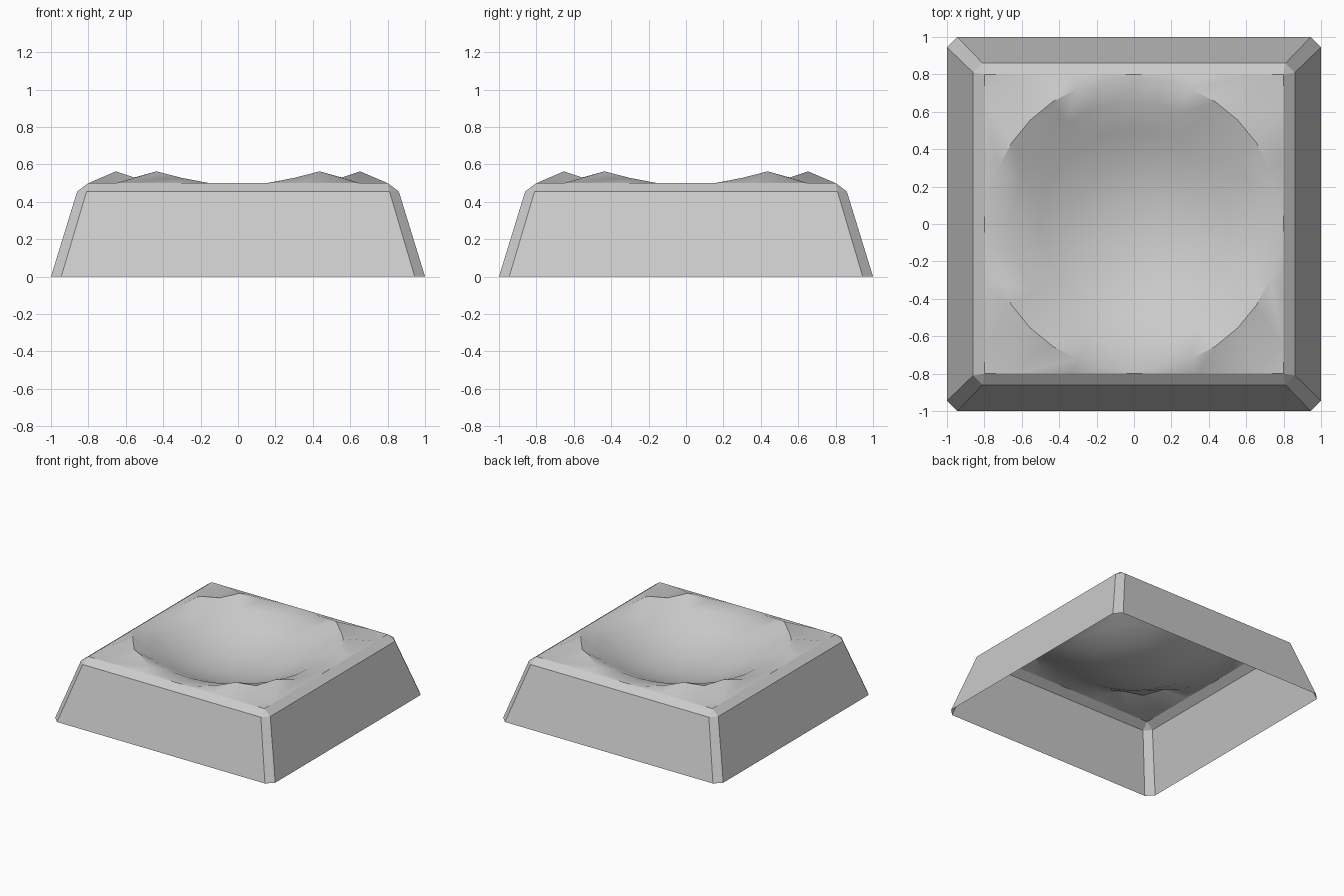
import bpy, bmesh, math

if "Cube" in bpy.data.objects:
    bpy.data.objects.remove(bpy.data.objects["Cube"])


def make_object(name, bm, smooth_angle=None):
    bmesh.ops.remove_doubles(bm, verts=bm.verts, dist=0.0005)
    bmesh.ops.recalc_face_normals(bm, faces=bm.faces)
    # open sheets: make sure the normals point up / outwards
    if sum(f.normal.z * f.calc_area() for f in bm.faces) < 0:
        bmesh.ops.reverse_faces(bm, faces=bm.faces)
    mesh = bpy.data.meshes.new(name)
    bm.to_mesh(mesh)
    bm.free()
    obj = bpy.data.objects.new(name, mesh)
    bpy.context.collection.objects.link(obj)
    if smooth_angle:
        bpy.ops.object.select_all(action='DESELECT')
        obj.select_set(True)
        bpy.context.view_layer.objects.active = obj
        bpy.ops.object.shade_smooth_by_angle(angle=math.radians(smooth_angle))
    return obj


def bridge(bm, a, b):
    n = len(a)
    for i in range(n):
        bm.faces.new((a[i], a[(i + 1) % n], b[(i + 1) % n], b[i]))


def spin4(points):
    """Repeat points around z in four quarter turns."""
    out = []
    for _ in range(4):
        out += points
        points = [(-y, x, z) for x, y, z in points]
    return out


# Sloping outer shell: chamfered square rings, open underneath
bm = bmesh.new()
rings = []
for half, inner, z in ((1.0, 0.945, 0.0), (0.86, 0.81, 0.455), (0.80, 0.80, 0.50)):
    pts = spin4([(half, inner, z), (inner, half, z)])
    rings.append([bm.verts.new(p) for p in pts])
bridge(bm, rings[0], rings[1])
bridge(bm, rings[1], rings[2])
make_object("base_shell", bm)

# Dished top: square border, raised lumps near the corners, round bowl
bm = bmesh.new()
border = spin4([(0.8, 0, 0.5), (0.8, 0.16, 0.5), (0.8, 0.34, 0.5), (0.8, 0.65, 0.5),
                (0.65, 0.65, 0.5), (0.65, 0.8, 0.5), (0.34, 0.8, 0.5), (0.16, 0.8, 0.5)])
lumps = [0.5, 0.5, 0.528, 0.563, 0.53, 0.563, 0.528, 0.5] * 4


def ring(radius, heights):
    return [bm.verts.new((radius * math.cos(i * math.pi / 16),
                          radius * math.sin(i * math.pi / 16), heights[i]))
            for i in range(32)]


loops = [[bm.verts.new(p) for p in border], ring(0.785, lumps)]
for radius, z in ((0.65, 0.485), (0.5, 0.41), (0.33, 0.345), (0.17, 0.31)):
    loops.append(ring(radius, [z] * 32))
for a, b in zip(loops, loops[1:]):
    bridge(bm, a, b)
centre = bm.verts.new((0, 0, 0.30))
for i in range(32):
    bm.faces.new((loops[-1][i], loops[-1][(i + 1) % 32], centre))

# Flat corner squares
for q, (sx, sy) in enumerate(((1, 1), (-1, 1), (-1, -1), (1, -1))):
    corner = bm.verts.new((0.8 * sx, 0.8 * sy, 0.5))
    k = q * 8
    bm.faces.new((loops[0][k + 3], corner, loops[0][k + 5], loops[0][k + 4]))
make_object("dished_top", bm, 30)
